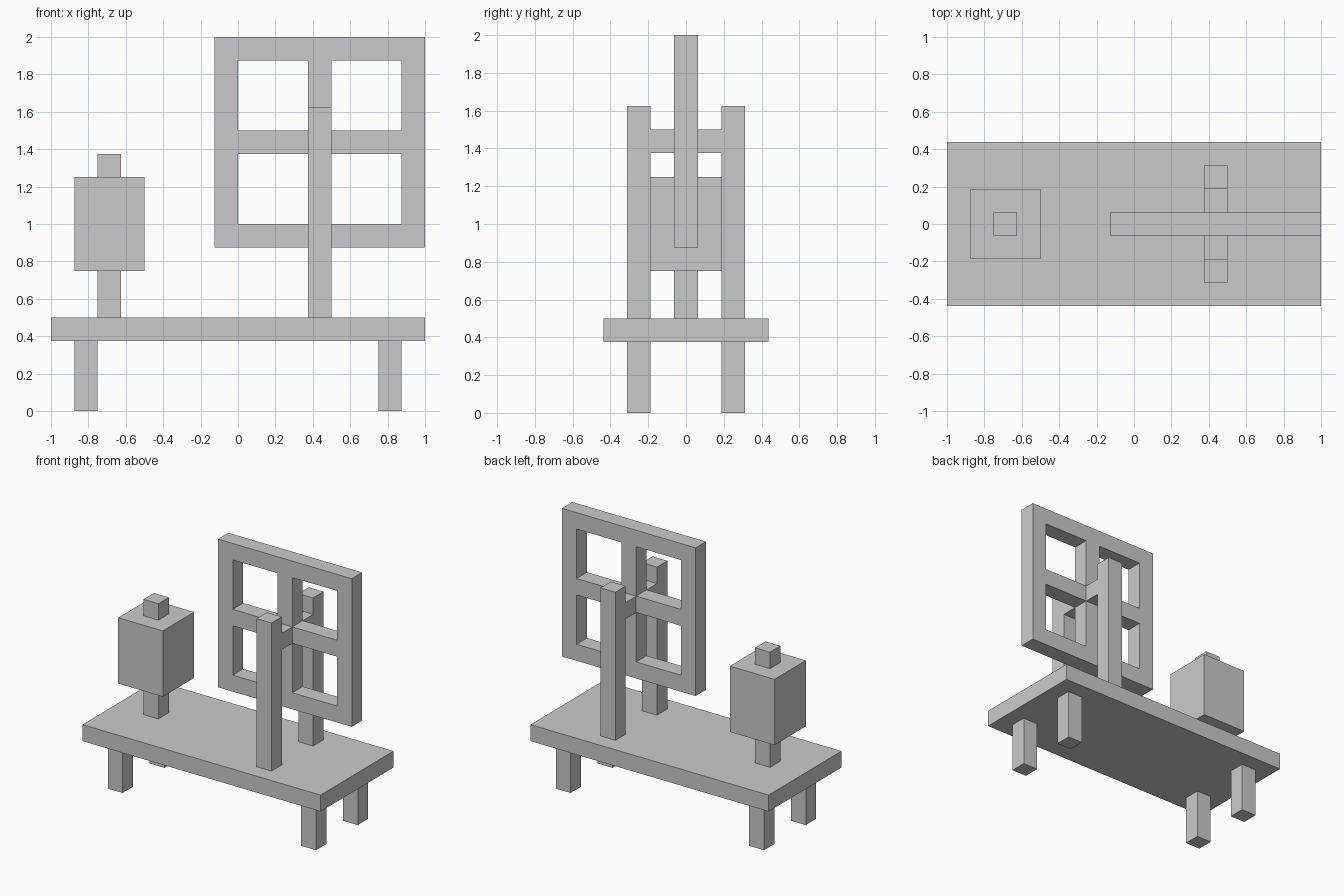
import bpy, bmesh
from mathutils import Vector

if "Cube" in bpy.data.objects:
    bpy.data.objects.remove(bpy.data.objects["Cube"])

U = 1 / 16  # the whole model sits on a 1/16 unit lattice


def add_object(name, bm):
    bmesh.ops.recalc_face_normals(bm, faces=bm.faces)
    mesh = bpy.data.meshes.new(name)
    bm.to_mesh(mesh)
    bm.free()
    obj = bpy.data.objects.new(name, mesh)
    bpy.context.collection.objects.link(obj)
    return obj


def box(name, x, y, z):
    """Box from (min, max) ranges given in lattice steps."""
    bm = bmesh.new()
    bmesh.ops.create_cube(bm, size=1)
    size = Vector([(b - a) * U for a, b in (x, y, z)])
    centre = Vector([(a + b) / 2 * U for a, b in (x, y, z)])
    bmesh.ops.scale(bm, vec=size, verts=bm.verts)
    bmesh.ops.translate(bm, vec=centre, verts=bm.verts)
    return add_object(name, bm)


def box_pair(name, x, y, z):
    """The same box on the front (-y) and back (+y) sides."""
    box("front_" + name, x, (-y[1], -y[0]), z)
    box("back_" + name, x, y, z)


# Table top and four legs
box("table_top", (-16, 16), (-7, 7), (6, 8))
box_pair("left_leg", (-14, -12), (3, 5), (0, 6))
box_pair("right_leg", (12, 14), (3, 5), (0, 6))

# Block on a short stem with a knob on top
box("spindle_stem", (-12, -10), (-1, 1), (8, 12))
box("spindle_block", (-14, -8), (-3, 3), (12, 20))
box("spindle_knob", (-12, -10), (-1, 1), (20, 22))

# Uprights carrying the wheel, with axle stubs reaching in to the hub
box_pair("upright", (6, 8), (3, 5), (8, 26))
box_pair("axle", (6, 8), (1, 3), (22, 24))

# Square wheel: rim and cross spokes as one grid with four open cells, extruded
cuts = (0, 2, 8, 10, 16, 18)
bm = bmesh.new()
grid = [[bm.verts.new(((a - 2) * U, -U, (b + 14) * U)) for b in cuts] for a in cuts]
for i in range(5):
    for j in range(5):
        if not (i % 2 and j % 2):
            bm.faces.new((grid[i][j], grid[i + 1][j], grid[i + 1][j + 1], grid[i][j + 1]))
ext = bmesh.ops.extrude_face_region(bm, geom=bm.faces[:], use_keep_orig=True)
top = [v for v in ext["geom"] if isinstance(v, bmesh.types.BMVert)]
bmesh.ops.translate(bm, vec=(0, 2 * U, 0), verts=top)
add_object("square_wheel", bm)
